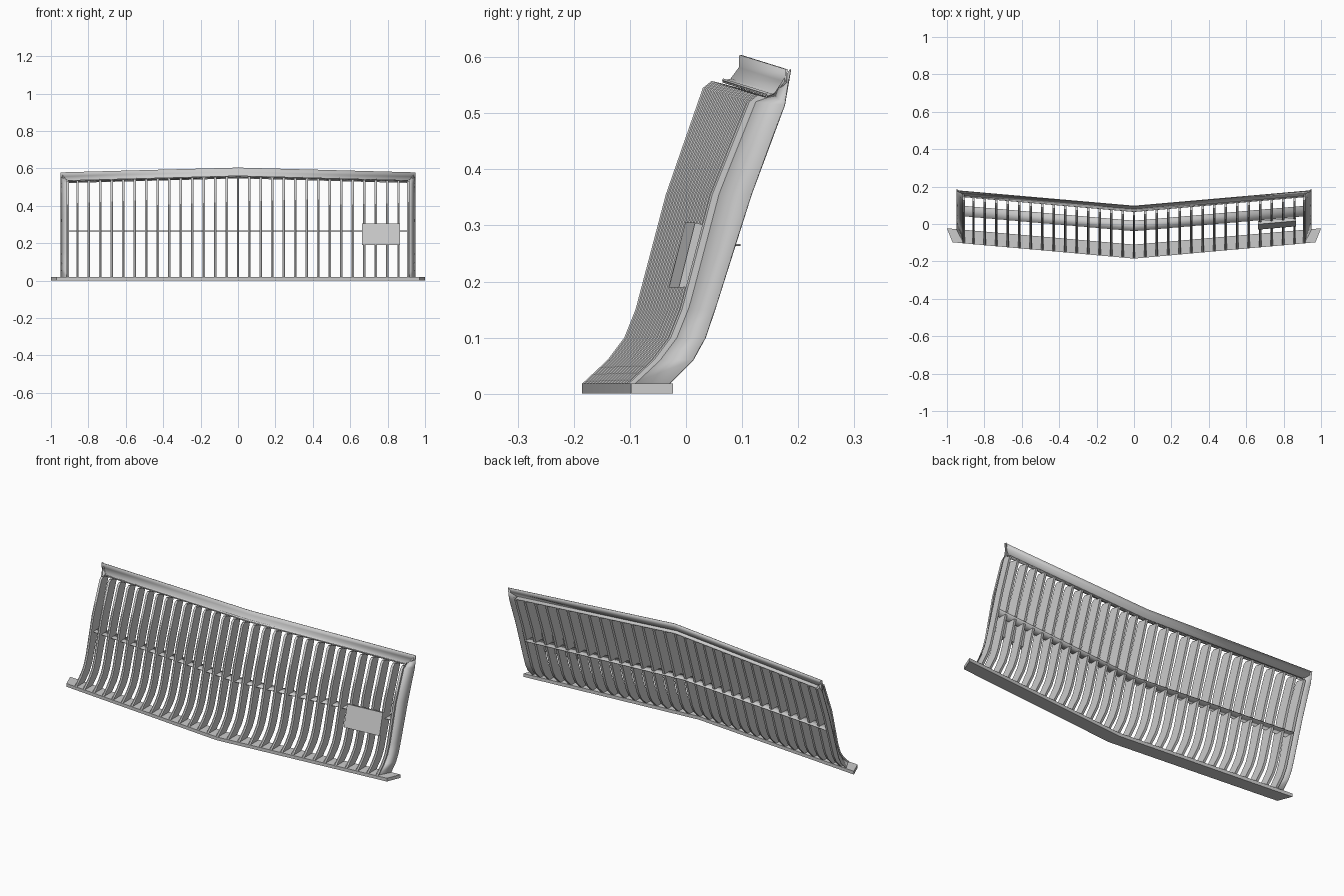
import bpy

if "Cube" in bpy.data.objects:
    bpy.data.objects.remove(bpy.data.objects["Cube"])

SWEEP = 0.087   # how far the grille sweeps back per unit of x
DROP = 0.027    # how far the top edge falls per unit of x

# side profiles (y, z) on the centre line
FRONT = [(-0.185, 0.018), (-0.14, 0.06), (-0.11, 0.10), (-0.09, 0.15),
         (-0.036, 0.355), (0.03, 0.545), (0.045, 0.557)]
REAR = [(-0.112, 0.018), (-0.07, 0.06), (-0.048, 0.10), (-0.031, 0.15),
        (0.034, 0.355), (0.093, 0.54), (0.095, 0.545)]


def place(x, y, z):
    """Sweep a centre-line point back and lower the upper edge."""
    return (x, y + SWEEP * abs(x), z - (DROP * abs(x) if z > 0.5 else 0))


def make(name, verts, faces, thick=0):
    me = bpy.data.meshes.new(name)
    me.from_pydata(verts, [], faces)
    ob = bpy.data.objects.new(name, me)
    bpy.context.collection.objects.link(ob)
    if thick:
        m = ob.modifiers.new("thickness", 'SOLIDIFY')
        m.thickness = thick
        m.offset = 0
    bpy.ops.object.select_all(action='DESELECT')
    ob.select_set(True)
    bpy.context.view_layer.objects.active = ob
    bpy.ops.object.mode_set(mode='EDIT')
    bpy.ops.mesh.select_all(action='SELECT')
    bpy.ops.mesh.normals_make_consistent(inside=False)
    bpy.ops.object.mode_set(mode='OBJECT')
    bpy.ops.object.shade_smooth_by_angle(angle=0.6)
    return ob


def loft(name, rows, closed=False, thick=0):
    """Join rows of points into a strip, or into a capped solid."""
    n = len(rows[0])
    verts = [p for r in rows for p in r]
    faces = []
    for i in range(len(rows) - 1):
        for j in range(n if closed else n - 1):
            k = (j + 1) % n
            faces.append((i * n + j, i * n + k, (i + 1) * n + k, (i + 1) * n + j))
    if closed:
        last = (len(rows) - 1) * n
        faces += [tuple(range(n))[::-1], tuple(range(last, last + n))]
    return make(name, verts, faces, thick)


# bottom rail: chevron slab with angled ends
rows = []
for s in (-1, 0, 1):
    f, b = (0.97 * s, -0.185 + 0.087 * abs(s)), (s, -0.11 + 0.087 * abs(s))
    rows.append([(*f, 0), (*b, 0), (*b, 0.018), (*f, 0.018)])
loft("bottom_rail", rows, closed=True)

# curved vertical slats
for i in range(-15, 16):
    x = i * 0.0613 if abs(i) < 15 else 0.911 * (1 if i > 0 else -1)
    w = 0.0065
    rows = []
    for (fy, fz), (ry, rz) in zip(FRONT, REAR):
        rows.append([place(x + dx, y, z) for dx, y, z in
                     ((-w, fy + 0.003, fz), (0, fy, fz), (w, fy + 0.003, fz),
                      (w, ry, rz), (-w, ry, rz))])
    loft("slat", rows, closed=True)

# thin horizontal brace behind the slat fronts
loft("cross_brace", [[place(x, y, 0.265) for y in (-0.038, 0.018)]
                     for x in (-0.91, 0, 0.91)], thick=0.003)

# top frame: small lip, then a flared band
loft("top_frame", [[place(x0, 0.065, 0.556), place(x0, 0.080, 0.560),
                    place(x1, 0.0955, 0.581), place(x1, 0.0965, 0.604)]
                   for x0, x1 in ((-0.91, -0.95), (0, 0), (0.91, 0.95))], thick=0.003)
loft("top_frame_lip", [[place(x, 0.065, 0.560), place(x, 0.094, 0.548)]
                       for x in (-0.91, 0, 0.91)], thick=0.004)

# side frames: flare outwards from the end slats
for s, name in ((-1, "side_frame_left"), (1, "side_frame_right")):
    rows = []
    for (fy, fz), (ry, rz) in list(zip(FRONT, REAR))[:-1]:
        rows.append([place(0.914 * s, fy + 0.012, fz), place(0.948 * s, ry, rz)])
    rows.append([place(0.914 * s, 0.078, 0.558), place(0.948 * s, 0.104, 0.604)])
    loft(name, rows, thick=0.003)

# badge plate with one horizontal crease
badge = [(-0.088, 0.189), (-0.079, 0.225), (-0.059, 0.305),
         (-0.041, 0.300), (-0.060, 0.225), (-0.067, 0.191)]
loft("badge_plate", [[place(x, y, z) for y, z in badge] for x in (0.662, 0.865)],
     closed=True)
